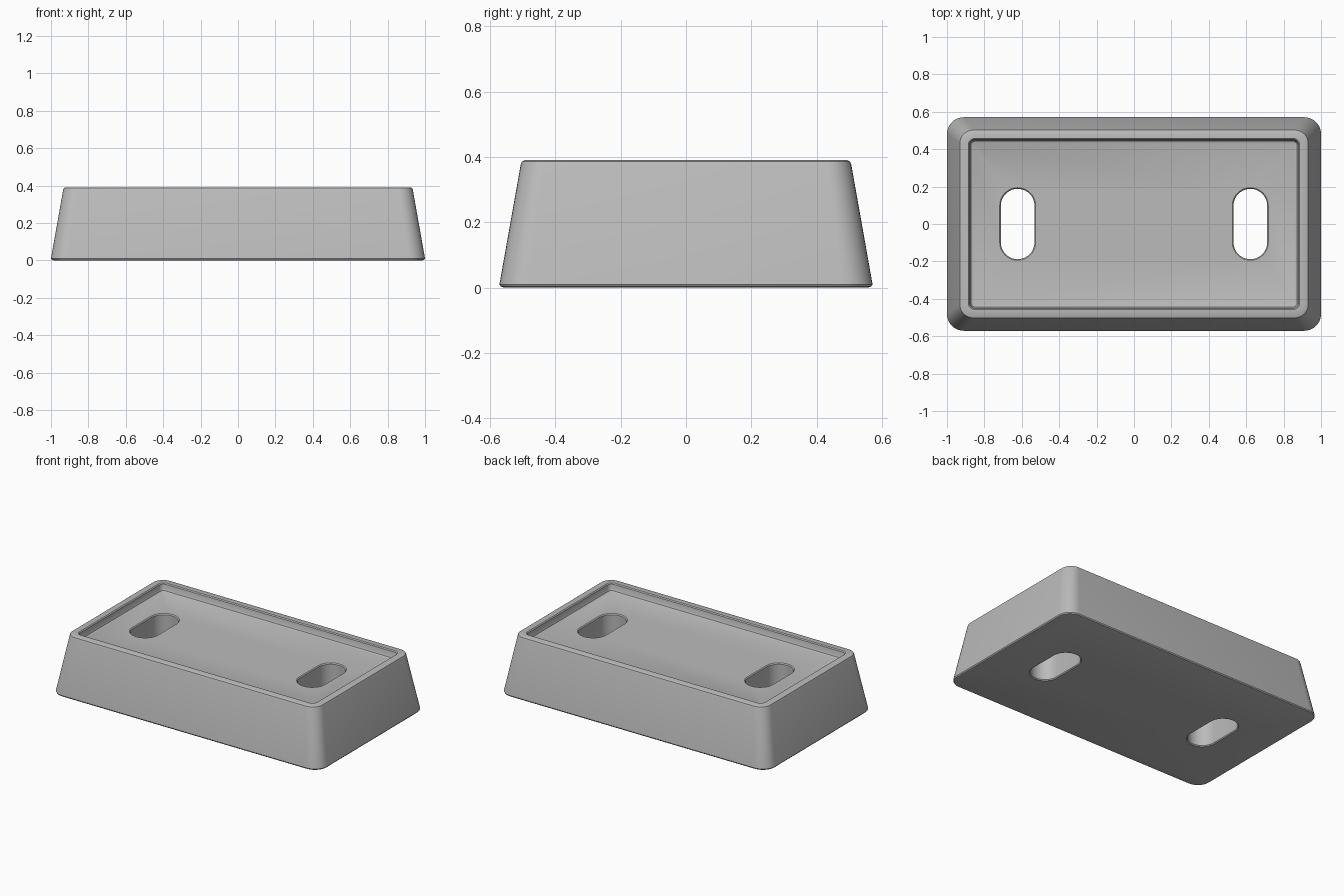
import bpy, bmesh, math

if "Cube" in bpy.data.objects:
    bpy.data.objects.remove(bpy.data.objects["Cube"])

grey = bpy.data.materials.new("light grey")
grey.diffuse_color = (0.5, 0.5, 0.5, 1)
grey.use_nodes = True
grey.node_tree.nodes["Principled BSDF"].inputs["Base Color"].default_value = grey.diffuse_color


def outline(hx, hy, r, n):
    """Rounded rectangle outline, n segments per corner."""
    pts = []
    for k, (sx, sy) in enumerate(((1, 1), (-1, 1), (-1, -1), (1, -1))):
        for i in range(n + 1):
            a = math.pi / 2 * (k + i / n)
            pts.append((sx * (hx - r) + r * math.cos(a), sy * (hy - r) + r * math.sin(a)))
    return pts


def loft(name, rings, n, cx=0.0):
    """Closed solid through rounded rectangles (half x, half y, radius, z)."""
    bm = bmesh.new()
    loops = [[bm.verts.new((x + cx, y, z)) for x, y in outline(hx, hy, r, n)]
             for hx, hy, r, z in rings]
    for a, b in zip(loops, loops[1:]):
        for i in range(len(a)):
            j = (i + 1) % len(a)
            bm.faces.new((a[i], a[j], b[j], b[i]))
    bm.faces.new(loops[0][::-1])
    bm.faces.new(loops[-1])
    bmesh.ops.remove_doubles(bm, verts=bm.verts, dist=1e-5)
    bmesh.ops.recalc_face_normals(bm, faces=bm.faces)
    me = bpy.data.meshes.new(name)
    bm.to_mesh(me)
    bm.free()
    me.materials.append(grey)
    ob = bpy.data.objects.new(name, me)
    bpy.context.collection.objects.link(ob)
    return ob


# Tapered block: softened base, sloped sides, rounded rim, shallow tray on top
H, FLOOR = 0.39, 0.34
block = loft("tapered_block", [
    (0.985, 0.557, 0.075, 0.0),
    (0.995, 0.567, 0.085, 0.003),
    (1.0, 0.571, 0.09, 0.01),
    (0.935, 0.506, 0.075, H - 0.014),
    (0.931, 0.502, 0.071, H - 0.004),
    (0.923, 0.494, 0.063, H),
    (0.886, 0.457, 0.035, H),
    (0.880, 0.451, 0.030, H - 0.006),
    (0.876, 0.447, 0.026, FLOOR + 0.012),
    (0.872, 0.443, 0.022, FLOOR + 0.004),
    (0.864, 0.435, 0.016, FLOOR),
], 8)

# Two slotted holes with lightly chamfered mouths
c = 0.006
for side, x in (("left", -0.622), ("right", 0.622)):
    w, l = 0.09, 0.188
    cutter = loft(side + "_slot_cutter", [
        (w + 2 * c, l + 2 * c, w + 2 * c, -c),
        (w, l, w, c),
        (w, l, w, FLOOR - c),
        (w + 2 * c, l + 2 * c, w + 2 * c, FLOOR + c),
    ], 10, x)
    cutter.hide_render = True
    cutter.hide_set(True)
    cut = block.modifiers.new(side + "_slot", 'BOOLEAN')
    cut.operation, cut.solver, cut.object = 'DIFFERENCE', 'EXACT', cutter

# Bake the cuts, then smooth the rounded parts
bpy.context.view_layer.objects.active = block
block.select_set(True)
for m in list(block.modifiers):
    bpy.ops.object.modifier_apply(modifier=m.name)
bpy.ops.object.shade_smooth_by_angle(angle=math.radians(30))
